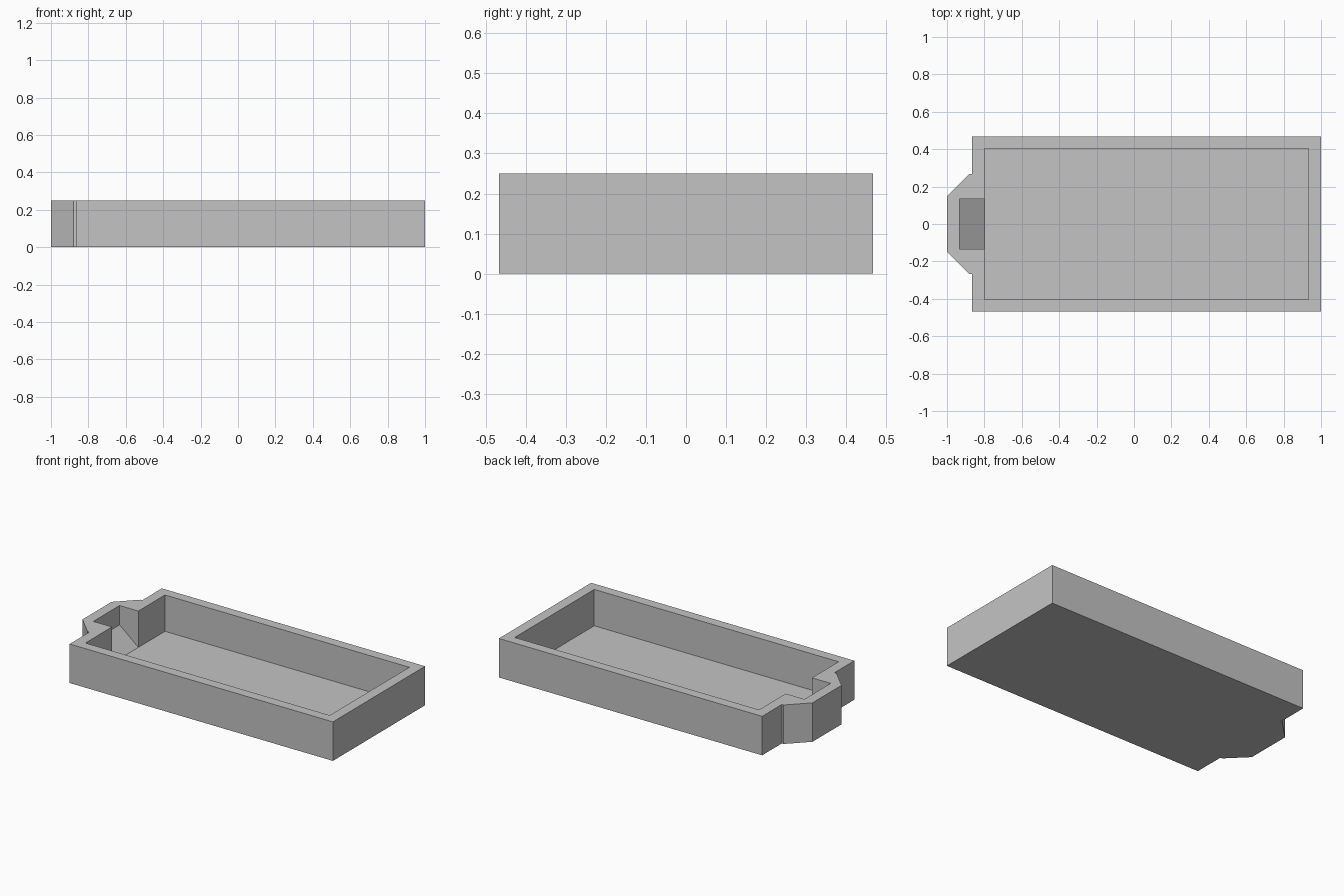
import bpy, bmesh
from mathutils import Vector

cube = bpy.data.objects.get("Cube")
if cube:
    bpy.data.objects.remove(cube, do_unlink=True)

HEIGHT, FLOOR = 0.25, 0.017
RAMP_TOP = 0.126
POCKET_X, NOTCH_X, NOTCH_Y = -0.8, -0.933, 0.133

grey = bpy.data.materials.new("plain grey")
grey.use_nodes = True
colour = (0.55, 0.55, 0.55, 1)
grey.diffuse_color = colour
grey.node_tree.nodes["Principled BSDF"].inputs["Base Color"].default_value = colour


def prism(name, points, offset):
    """Extrude a flat outline of 3D points along an offset."""
    bm = bmesh.new()
    face = bm.faces.new([bm.verts.new(p) for p in points])
    result = bmesh.ops.extrude_face_region(bm, geom=[face])
    moved = [v for v in result["geom"] if isinstance(v, bmesh.types.BMVert)]
    bmesh.ops.translate(bm, verts=moved, vec=Vector(offset))
    bmesh.ops.recalc_face_normals(bm, faces=bm.faces)
    mesh = bpy.data.meshes.new(name)
    bm.to_mesh(mesh)
    bm.free()
    mesh.materials.append(grey)
    obj = bpy.data.objects.new(name, mesh)
    bpy.context.collection.objects.link(obj)
    return obj


def mirrored_outline(half, z):
    """Mirror half an outline across the x axis and close it."""
    return [(x, y, z) for x, y in half] + [(x, -y, z) for x, y in reversed(half)]


# Tray block with the angled spout on its right end
outer = [(1, 0.467), (-0.867, 0.467), (-0.867, 0.267), (-0.88, 0.267), (-1, 0.147)]
tray = prism("tray", mirrored_outline(outer, 0), (0, 0, HEIGHT))

# Pocket cutter: main basin plus the notch inside the spout
inner = [(0.933, 0.403), (POCKET_X, 0.403), (POCKET_X, NOTCH_Y), (NOTCH_X, NOTCH_Y)]
cutter = prism("pocket_cutter", mirrored_outline(inner, FLOOR), (0, 0, HEIGHT))
cutter.hide_render = True

cut = tray.modifiers.new("pocket", 'BOOLEAN')
cut.operation = 'DIFFERENCE'
cut.solver = 'EXACT'
cut.object = cutter
bpy.context.view_layer.objects.active = tray
tray.select_set(True)
bpy.ops.object.modifier_apply(modifier=cut.name)
bpy.data.objects.remove(cutter, do_unlink=True)

# Sloping floor of the spout
profile = [(NOTCH_X, FLOOR), (POCKET_X, FLOOR), (NOTCH_X, RAMP_TOP)]
prism("spout_ramp", [(x, -NOTCH_Y, z) for x, z in profile], (0, 2 * NOTCH_Y, 0))
